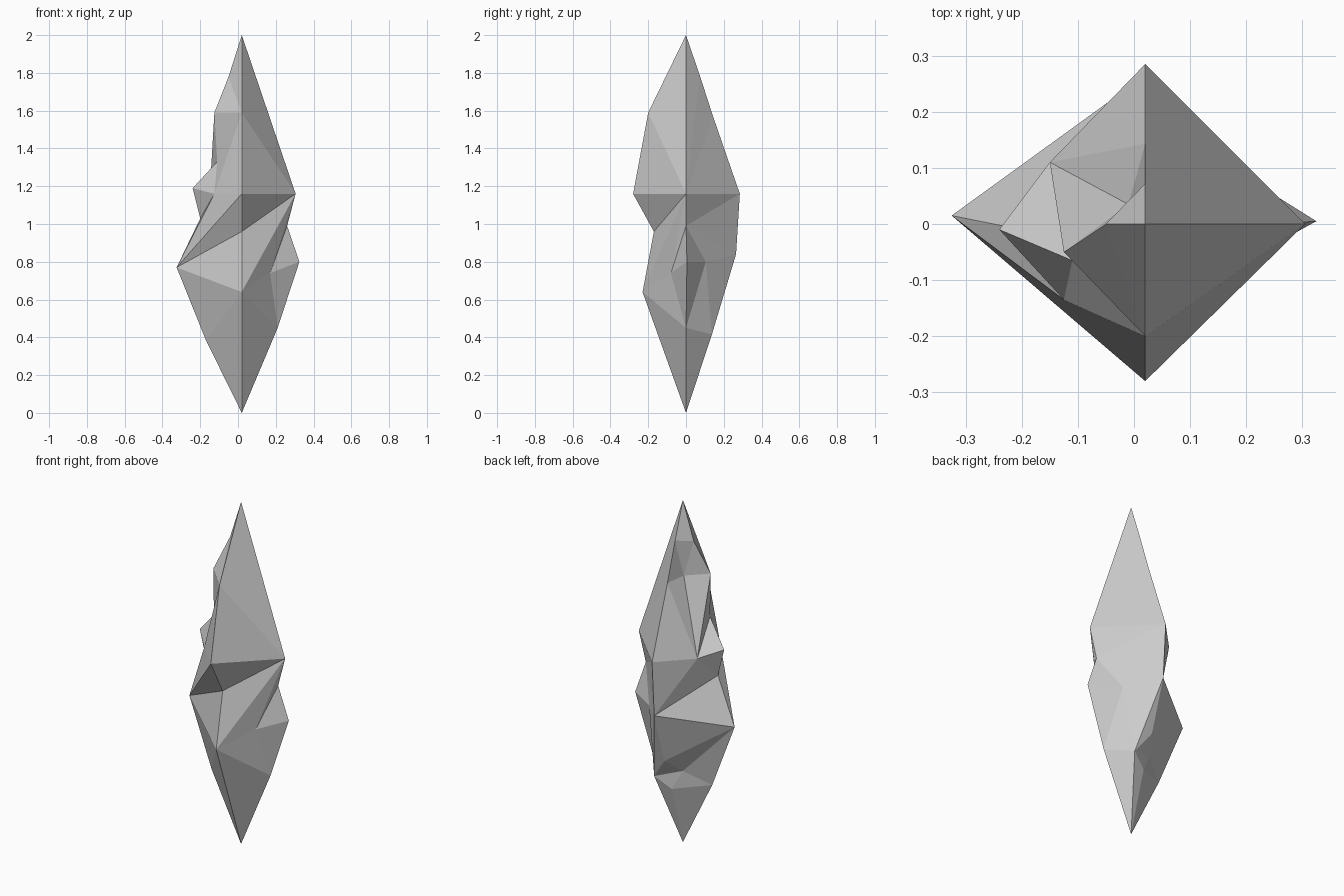
import bpy
import bmesh

if "Cube" in bpy.data.objects:
    bpy.data.objects.remove(bpy.data.objects["Cube"], do_unlink=True)

AXIS_X = 0.02  # the tips sit slightly off centre


def flat_material(name, colour):
    mat = bpy.data.materials.new(name)
    mat.use_nodes = True
    mat.diffuse_color = colour
    mat.node_tree.nodes["Principled BSDF"].inputs["Base Color"].default_value = colour
    return mat


bm = bmesh.new()
points = {}


def add_point(name, x, y, z):
    points[name] = bm.verts.new((AXIS_X + x, y, z))


def add_ridge(prefix, direction, profile):
    """Corner line running down one side: (reach, sideways shift, height)."""
    dx, dy = direction
    for number, (reach, shift, z) in enumerate(profile, 1):
        add_point(f"{prefix}{number}", dx * reach + abs(dy) * shift,
                  dy * reach + abs(dx) * shift, z)


def add_fan(hub, rim):
    """Triangles from one corner to each step along a rim."""
    names = rim.split()
    for first, second in zip(names, names[1:]):
        bm.faces.new([points[n] for n in (hub, first, second)])


# Tips
add_point("top", 0, 0, 2)
add_point("base", 0, 0, 0)

# Four ridges, from the top down
add_ridge("front", (0, -1), [(.2, 0, 1.59), (.28, 0, 1.16), (.17, 0, .96), (.23, 0, .64)])
add_ridge("plus", (1, 0), [(.285, 0, 1.16), (.24, 0, .99), (.305, .005, .8), (.19, 0, .45)])
add_ridge("back", (0, 1), [(.072, 0, 1.79), (.143, 0, 1.57), (.285, 0, 1.16),
                           (.265, 0, .84), (.172, 0, .54), (.103, 0, .35)])
add_ridge("minus", (-1, 0), [(.07, 0, 1.78), (.145, -.05, 1.59), (.26, -.01, 1.19),
                             (.22, -.01, 1.03), (.345, .015, .77), (.19, 0, .385)])

# Chipped corners between the ridges
add_point("front_chip", .15, -.08, .74)
add_point("rear_chip", .145, .105, .8)
add_point("low_chip", .09, .137, .415)
add_point("low_notch", -.055, .079, .461)
add_point("high_notch", -.03, .035, 1.58)
add_point("shoulder", -.17, .11, 1.16)
add_point("neck", -.13, -.065, 1.33)
add_point("chest", -.145, -.135, 1.16)

# Facets at the two tips
add_fan("top", "front1 minus1 back1")
add_fan("base", "front4 plus4 low_chip back6 minus6 front4")

# Facets on the +x half
add_fan("plus1", "top back1 back2 back3 plus2 front_chip front4 front3 front2 front1 top")
add_fan("plus2", "back3 back4 rear_chip plus3")
add_fan("rear_chip", "back4 low_chip plus4 plus3")
add_fan("front_chip", "plus2 plus3 plus4 front4")

# Facets on the -x half
add_fan("minus2", "minus1 front1 neck shoulder high_notch minus1")
add_fan("high_notch", "minus1 back1 back2 shoulder")
add_fan("shoulder", "back2 back3 back4 minus4 minus3 neck")
add_fan("chest", "front1 neck minus3 minus4 minus5 front2 front1")
add_fan("minus5", "front2 front3 front4 minus6 low_notch back5 back4 minus4")
add_fan("low_chip", "back4 back5 low_notch back6")
add_fan("back6", "low_notch minus6")

bmesh.ops.recalc_face_normals(bm, faces=bm.faces)
mesh = bpy.data.meshes.new("crystal_shard")
bm.to_mesh(mesh)
bm.free()
mesh.materials.append(flat_material("stone_grey", (.6, .6, .6, 1)))
crystal = bpy.data.objects.new("crystal_shard", mesh)
bpy.context.collection.objects.link(crystal)
